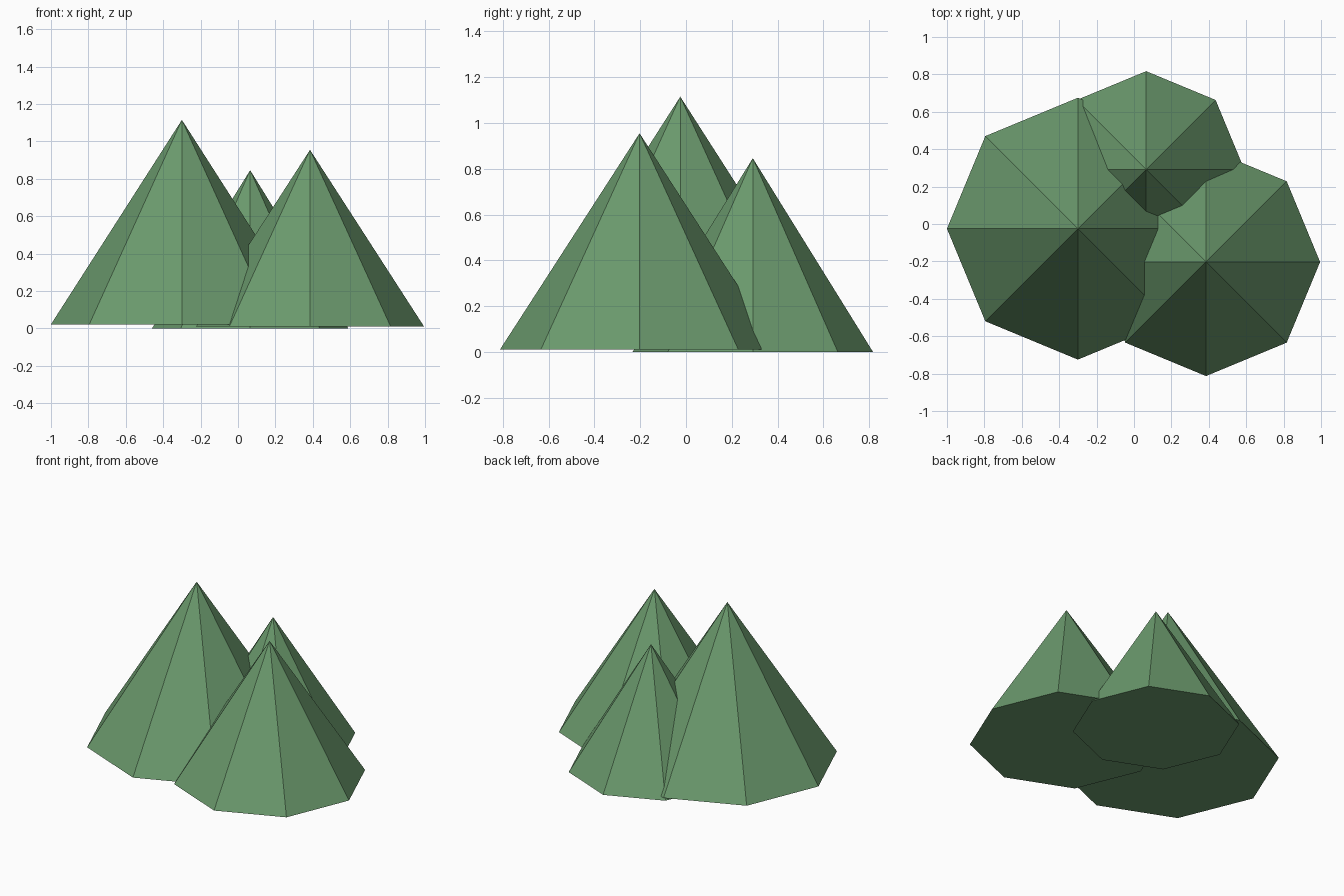
import bpy

# Remove the default cube
cube = bpy.data.objects.get("Cube")
if cube:
    bpy.data.objects.remove(cube, do_unlink=True)

# Single foliage colour
GREEN = (0.147, 0.323, 0.153, 1.0)
green = bpy.data.materials.new("leaf_green")
green.use_nodes = True
green.diffuse_color = GREEN
bsdf = next(n for n in green.node_tree.nodes if n.type == "BSDF_PRINCIPLED")
bsdf.inputs["Base Color"].default_value = GREEN
bsdf.inputs["Roughness"].default_value = 0.9


def peak(name, x, y, radius, base, top):
    """Eight-sided flat-shaded cone with a closed base and corners on the axes."""
    bpy.ops.mesh.primitive_cone_add(
        vertices=8, radius1=radius, radius2=0, depth=top - base,
        end_fill_type="NGON", location=(x, y, (base + top) / 2))
    obj = bpy.context.object
    obj.name = obj.data.name = name
    obj.data.materials.append(green)
    bpy.ops.object.shade_flat()


# Three overlapping peaks
peak("tall_peak", -0.30, -0.025, 0.70, 0.022, 1.115)
peak("front_peak", 0.385, -0.203, 0.61, 0.01, 0.955)
peak("back_peak", 0.065, 0.292, 0.525, 0.0, 0.846)
